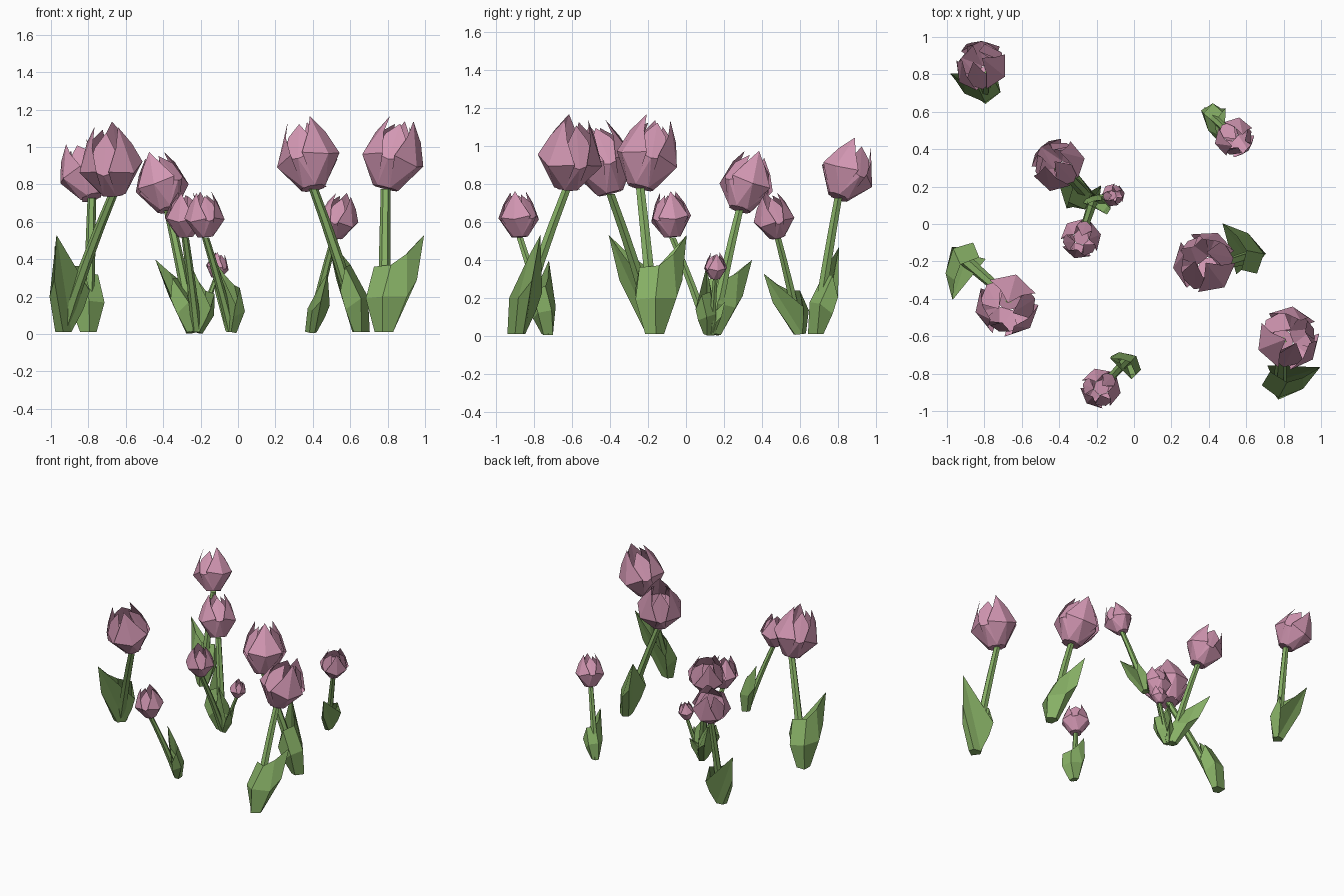
import bpy
from math import sin, cos, pi, radians, atan2
from mathutils import Vector, Matrix

if "Cube" in bpy.data.objects:
    bpy.data.objects.remove(bpy.data.objects["Cube"])


def material(name, color):
    m = bpy.data.materials.new(name)
    m.use_nodes = True
    m.diffuse_color = (*color, 1)
    m.node_tree.nodes["Principled BSDF"].inputs["Base Color"].default_value = (*color, 1)
    return m


PINK = material("petal pink", (0.65, 0.31, 0.45))
GREEN = material("leaf green", (0.24, 0.43, 0.13))


def build(name, verts, faces, mat, matrix=None):
    mesh = bpy.data.meshes.new(name)
    mesh.from_pydata([tuple(v) for v in verts], [], faces)
    if matrix:
        mesh.transform(matrix)
    mesh.materials.append(mat)
    obj = bpy.data.objects.new(name, mesh)
    bpy.context.collection.objects.link(obj)
    return obj


def polar(r, angle, z):
    return Vector((r * cos(angle), r * sin(angle), z))


# Flower head: three outer and three inner folded petals around a closed base
def flower_head(name, matrix):
    verts, faces = [], []
    for i in range(6):
        outer = i % 2 == 0
        a = i * pi / 3
        r, spread, top, tip = (0.175, 0.85, 0.38, 0.075) if outer else (0.155, 0.72, 0.35, 0.045)
        k = len(verts)
        verts += [polar(0.07, a - 0.55, 0), polar(0.07, a + 0.55, 0),
                  polar(r * 0.97, a - spread, 0.165), polar(r, a, 0.14), polar(r * 0.97, a + spread, 0.165),
                  polar(r * 0.72, a - 0.5, 0.28), polar(tip, a, top), polar(r * 0.72, a + 0.5, 0.28)]
        faces += [(k, k + 3, k + 2), (k, k + 1, k + 3), (k + 1, k + 4, k + 3),
                  (k + 2, k + 3, k + 6, k + 5), (k + 3, k + 4, k + 7, k + 6)]
    k = len(verts)
    verts += [polar(0.072, i * pi / 3, 0) for i in range(6)]
    faces.append(tuple(range(k + 5, k - 1, -1)))
    build(name, verts, faces, PINK, matrix)


# Leaf sheath: pouch around the stem, its rim rising from a low corner to one tall tip
LEAF = [
    [(0.04, 0.03, 0.01), (0.09, 0.07, 0.13), (0.12, 0.09, 0.23)],
    [(0.00, 0.05, 0.01), (0.01, 0.10, 0.19), (0.09, 0.07, 0.36)],
    [(-0.05, 0.00, 0.01), (-0.04, 0.00, 0.20), (0.05, -0.03, 0.37)],
    [(0.00, -0.05, 0.01), (0.03, -0.12, 0.20), (0.09, -0.11, 0.43)],
    [(0.04, -0.03, 0.01), (0.11, -0.16, 0.29), (0.16, -0.19, 0.53)],
]


def leaf(name, matrix, flip):
    verts = [(u, -v if flip else v, z) for column in LEAF for u, v, z in column]
    faces = []
    for c in range(4):
        for r in range(2):
            k = c * 3 + r
            faces.append((k, k + 1, k + 4, k + 3))
    # Close the foot and the front of the pouch
    faces += [(0, 3, 6, 9, 12), (0, 12, 13, 14), (0, 14, 2, 1)]
    if flip:
        faces = [f[::-1] for f in faces]
    build(name, verts, faces, GREEN, matrix)


# Stem: six-sided tube swept along a gently bowed path
def stem(name, start, end, radius):
    mid = (start + end) / 2 - Vector((end.x - start.x, end.y - start.y, 0)) * 0.07
    verts, faces = [], []
    rings, sides = 5, 6
    for i in range(rings):
        t = i / (rings - 1)
        p = start * (1 - t) ** 2 + mid * 2 * t * (1 - t) + end * t * t
        r = radius * (1.2 - 0.35 * t)
        verts += [p + polar(r, 2 * pi * j / sides, 0) for j in range(sides)]
        if i:
            k = (i - 1) * sides
            for j in range(sides):
                n = (j + 1) % sides
                faces.append((k + j, k + n, k + n + sides, k + j + sides))
    faces += [tuple(range(sides - 1, -1, -1)), tuple(range(len(verts) - sides, len(verts)))]
    build(name, verts, faces, GREEN)


def tulip(name, foot, head, size, head_tilt, leaf_size, leaf_tilt=0, turn=0, side=0, flip=False):
    foot, head = Vector((*foot, 0.01)), Vector(head)
    yaw = atan2(head.y - foot.y, head.x - foot.x)
    spin = Matrix.Rotation(yaw, 4, "Z")
    # Head leans forwards and sideways about its centre
    tilt = Matrix.Rotation(radians(side), 4, "X") @ Matrix.Rotation(radians(head_tilt), 4, "Y")
    axis = (spin @ tilt) @ Vector((0, 0, 0.17 * size))
    bottom = head - Vector((axis.x, axis.y, 0))
    flower_head(name + "_head", Matrix.Translation(bottom) @ spin @ tilt @ Matrix.Scale(size, 4))
    stem(name + "_stem", foot, bottom - Vector((0, 0, 0.004)), 0.03 * size ** 0.6)
    # Leaf leans as one piece towards its tall tip
    lean = Matrix.Rotation(radians(leaf_tilt), 4, Vector((0.77, 0.64, 0)))
    leaf(name + "_leaf", Matrix.Translation((foot.x, foot.y, 0.01 - 0.01 * leaf_size))
         @ Matrix.Rotation(yaw + radians(turn), 4, "Z") @ lean @ Matrix.Scale(leaf_size, 4), flip)


# Tall flowers
tulip("tall_tulip_centre", (0.655, -0.165), (0.375, -0.2, 0.78), 1, 8, 1, side=15)
tulip("tall_tulip_left", (0.78, -0.89), (0.83, -0.61, 0.78), 1, 8, 1, side=13)
tulip("tall_tulip_right", (-0.94, -0.16), (-0.68, -0.44, 0.75), 1, 8, 1, side=13)
# Medium flowers
tulip("medium_tulip_back", (-0.80, 0.685), (-0.82, 0.85, 0.73), 0.84, 22, 0.88, side=-14, flip=True)
tulip("medium_tulip_cluster", (-0.24, 0.14), (-0.41, 0.32, 0.665), 0.84, 22, 0.84, 11, 51)
# Small flowers
tulip("small_tulip_cluster", (-0.22, 0.12), (-0.285, -0.08, 0.52), 0.63, 5, 0.62, -20)
tulip("small_tulip_back", (0.39, 0.60), (0.54, 0.46, 0.52), 0.63, 18, 0.66, 8, 28)
tulip("small_tulip_front", (-0.035, -0.725), (-0.18, -0.88, 0.52), 0.63, 5, 0.69, -12)
# Bud
tulip("bud_tulip", (-0.215, 0.135), (-0.11, 0.155, 0.30), 0.36, 8, 0.33, turn=100)
